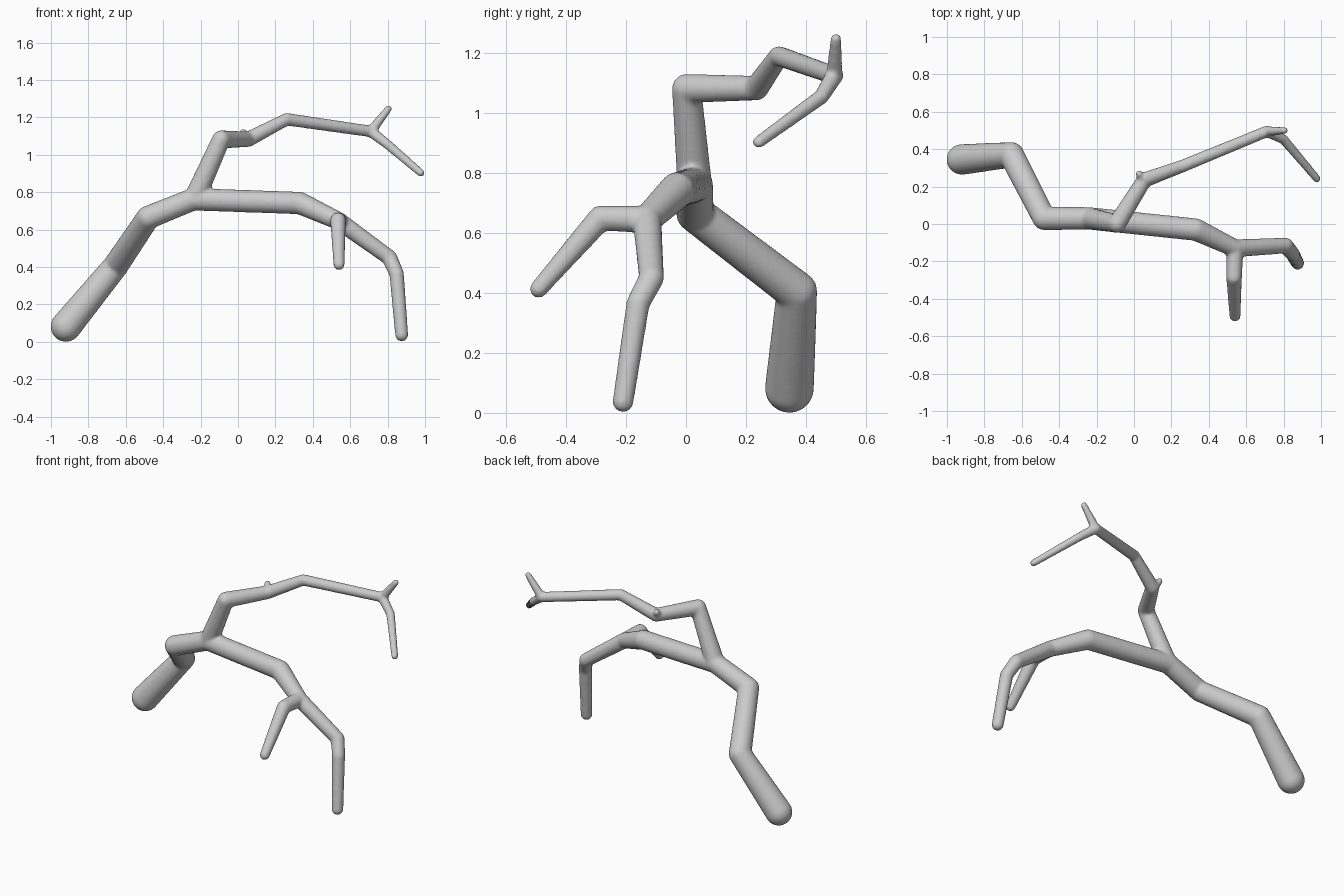
import bpy, bmesh
from mathutils import Vector, Matrix

if "Cube" in bpy.data.objects:
    bpy.data.objects.remove(bpy.data.objects["Cube"])

# Each limb is a path of (x, y, z, radius)
trunk = [(-0.92, 0.345, 0.082, 0.082), (-0.655, 0.37, 0.405, 0.068), (-0.48, 0.03, 0.665, 0.063),
         (-0.24, 0.03, 0.762, 0.06), (0.33, -0.03, 0.742, 0.06), (0.54, -0.13, 0.645, 0.048),
         (0.81, -0.115, 0.45, 0.042), (0.848, -0.16, 0.365, 0.039), (0.875, -0.21, 0.037, 0.035)]
side_branch = [(0.54, -0.13, 0.645, 0.046), (0.535, -0.285, 0.65, 0.042), (0.54, -0.492, 0.413, 0.03)]
upper_branch = [(-0.23, 0.028, 0.77, 0.058), (-0.09, 0.002, 1.082, 0.049), (0.055, 0.235, 1.083, 0.041),
                (0.26, 0.31, 1.19, 0.034), (0.71, 0.495, 1.125, 0.031)]
nub = [(0.05, 0.235, 1.085, 0.03), (0.028, 0.268, 1.12, 0.02)]
upper_twig = [(0.71, 0.495, 1.125, 0.028), (0.805, 0.5, 1.247, 0.019)]
lower_twig = [(0.71, 0.495, 1.125, 0.03), (0.80, 0.452, 1.055, 0.026), (0.978, 0.242, 0.903, 0.021)]


def add_limb(bm, path):
    """Round joints linked by tapered cylinders."""
    for x, y, z, r in path:
        bmesh.ops.create_uvsphere(bm, u_segments=24, v_segments=16, radius=r,
                                  matrix=Matrix.Translation((x, y, z)))
    for a, b in zip(path, path[1:]):
        p, q = Vector(a[:3]), Vector(b[:3])
        d = q - p
        turn = d.to_track_quat('Z', 'Y').to_matrix().to_4x4()
        bmesh.ops.create_cone(bm, cap_ends=True, segments=24, radius1=a[3], radius2=b[3],
                              depth=d.length, matrix=Matrix.Translation((p + q) / 2) @ turn)


bm = bmesh.new()
for limb in (trunk, side_branch, upper_branch, nub, upper_twig, lower_twig):
    add_limb(bm, limb)
mesh = bpy.data.meshes.new("branch")
bm.to_mesh(mesh)
bm.free()
branch = bpy.data.objects.new("branch", mesh)
bpy.context.collection.objects.link(branch)

# Fuse the limbs into one skin and soften the joints
fuse = branch.modifiers.new("fuse", 'REMESH')
fuse.mode = 'VOXEL'
fuse.voxel_size = 0.009
fuse.use_smooth_shade = True
soften = branch.modifiers.new("soften", 'SMOOTH')
soften.factor = 0.5
soften.iterations = 6
